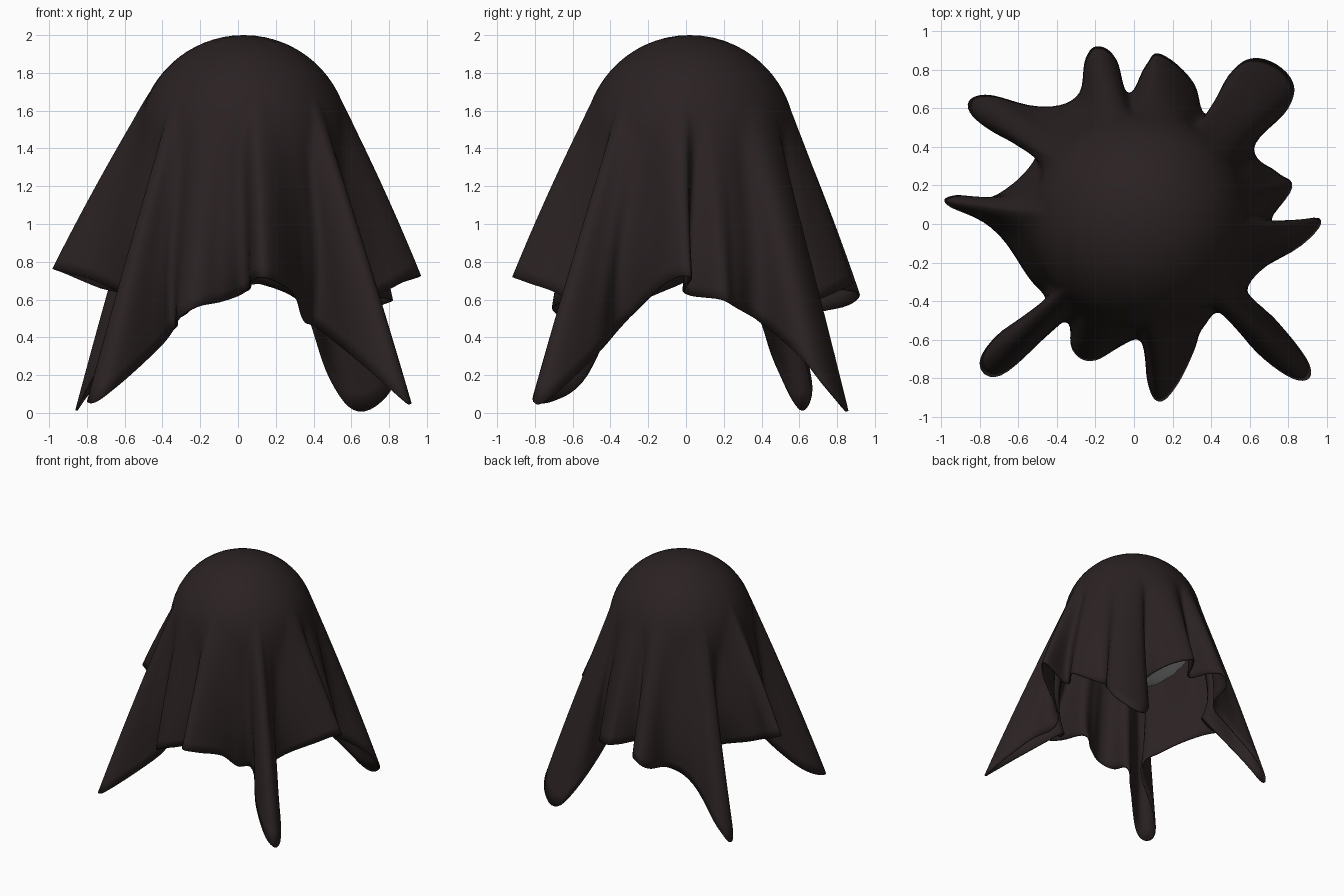
import bpy, bmesh, math
from mathutils import Vector

if "Cube" in bpy.data.objects:
    bpy.data.objects.remove(bpy.data.objects["Cube"])

R, ZC = 0.56, 1.44           # dome the cloth rests on
CX, CY = 0.03, 0.02          # dome axis
SUB, DOME, DROP = 6, 12, 16  # hem subdivisions, rows on dome, rows on the hanging part
ROWS = DOME + DROP

# hem of the cloth, counter-clockwise from the right: fold tips, valleys and four low corners
HEM = [
    (.96, .03, .72), (.71, .00, .63), (.82, .19, .60), (.74, .27, .56),
    (.61, .39, .48), (.80, .60, .30), (.81, .76, .12), (.64, .86, .01),
    (.49, .77, .17), (.37, .53, .51), (.31, .73, .61), (.14, .88, .68),
    (.06, .82, .68), (-.03, .66, .67), (-.09, .85, .65), (-.18, .92, .63),
    (-.25, .86, .57), (-.30, .65, .51), (-.50, .61, .40), (-.77, .67, .13),
    (-.86, .60, .02), (-.72, .47, .26), (-.44, .35, .56), (-.73, .14, .66),
    (-.92, .15, .74), (-.97, .10, .76), (-.74, -.02, .69), (-.53, -.27, .57),
    (-.42, -.40, .43), (-.68, -.55, .16), (-.80, -.72, .06), (-.69, -.785, .10),
    (-.44, -.57, .32), (-.34, -.49, .44), (-.32, -.65, .50), (-.22, -.71, .56),
    (-.08, -.64, .59), (.04, -.57, .64), (.07, -.82, .70), (.13, -.92, .72),
    (.22, -.84, .69), (.31, -.66, .62), (.355, -.52, .49), (.43, -.42, .44),
    (.64, -.67, .27), (.85, -.81, .09), (.91, -.73, .07), (.72, -.48, .30),
    (.54, -.32, .48), (.87, -.11, .69),
]


def material(name, rgb):
    m = bpy.data.materials.new(name)
    m.diffuse_color = (*rgb, 1)
    m.use_nodes = True
    m.node_tree.nodes["Principled BSDF"].inputs["Base Color"].default_value = m.diffuse_color
    return m


def closed_spline(points, sub, k=0.58):
    """Closed cardinal spline through the points."""
    p = [Vector(q) for q in points]
    n, out = len(p), []
    for i in range(n):
        a, b, c, d = (p[(i + j) % n] for j in (-1, 0, 1, 2))
        m0, m1 = (c - a) * k, (d - b) * k
        for s in range(sub):
            t = s / sub
            out.append(b * (2 * t**3 - 3 * t**2 + 1) + m0 * (t**3 - 2 * t**2 + t)
                       + c * (3 * t**2 - 2 * t**3) + m1 * (t**3 - t**2))
    return out


def unwrapped_angles(pts):
    angles = [math.atan2(pts[0].y, pts[0].x)]
    for p in pts[1:]:
        a = math.atan2(p.y, p.x)
        a += 2 * math.pi * round((angles[-1] - a) / (2 * math.pi))
        angles.append(a)
    return angles


def smoothed(vals, w, turn=0.0):
    """Circular moving average; turn is what the values gain per full circle."""
    n = len(vals)
    return [sum(vals[(i + k) % n] + turn * ((i + k) // n) for k in range(-w, w + 1)) / (2 * w + 1)
            for i in range(n)]


# profiles: follow the dome, then leave it along the tangent to each hem point
hem = [h - Vector((CX, CY, 0)) for h in closed_spline(HEM, SUB)]
hem_ang = unwrapped_angles(hem)
top_ang = smoothed(hem_ang, 9, 2 * math.pi)
profiles = []
for h in hem:
    rad, z = math.hypot(h.x, h.y), max(h.z, 0.003)
    dist = max(math.hypot(rad, z - ZC), R + 0.001)
    tangent = math.atan2(z - ZC, rad) + math.acos(R / dist)
    prof = []
    for i in range(1, DOME + 1):
        e = math.pi / 2 + (tangent - math.pi / 2) * i / DOME
        prof.append((R * math.cos(e), ZC + R * math.sin(e)))
    r0, z0 = prof[-1]
    for i in range(1, DROP + 1):
        f = i / DROP
        prof.append((r0 + (rad - r0) * f, z0 + (z - z0) * f))
    profiles.append(prof)

# cloth: valleys between folds are shallower near the dome
bm = bmesh.new()
pole = bm.verts.new((CX, CY, ZC + R))
rows = []
for j in range(ROWS):
    f = max(0, (j + 1 - DOME) / DROP)
    mid = 4 * f * (1 - f)
    rr, zz = [p[j][0] for p in profiles], [p[j][1] for p in profiles]
    env = smoothed(rr, 14)
    rr = [r + 0.35 * mid * max(0, e - r) + 0.012 * mid for r, e in zip(rr, env)]
    row = []
    for r, z, a0, a1 in zip(rr, zz, top_ang, hem_ang):
        a = a0 + (a1 - a0) * f
        row.append(bm.verts.new((CX + r * math.cos(a), CY + r * math.sin(a), z)))
    rows.append(row)
n = len(hem)
for i in range(n):
    k = (i + 1) % n
    bm.faces.new((pole, rows[0][i], rows[0][k]))
    for a, b in zip(rows, rows[1:]):
        bm.faces.new((a[i], b[i], b[k], a[k]))
for f in bm.faces:
    f.smooth = True
mesh = bpy.data.meshes.new("draped_cloth")
bm.to_mesh(mesh)
bm.free()
cloth = bpy.data.objects.new("draped_cloth", mesh)
bpy.context.collection.objects.link(cloth)
mesh.materials.append(material("dark brown cloth", (0.024, 0.016, 0.016)))
solid = cloth.modifiers.new("thickness", "SOLIDIFY")
solid.thickness = 0.012
solid.offset = -1

# ball hidden under the cloth
bpy.ops.mesh.primitive_uv_sphere_add(segments=32, ring_count=16, radius=0.535, location=(CX, CY, ZC))
ball = bpy.context.object
ball.name = "inner_ball"
ball.data.materials.append(material("grey ball", (0.35, 0.35, 0.35)))
bpy.ops.object.shade_smooth()
